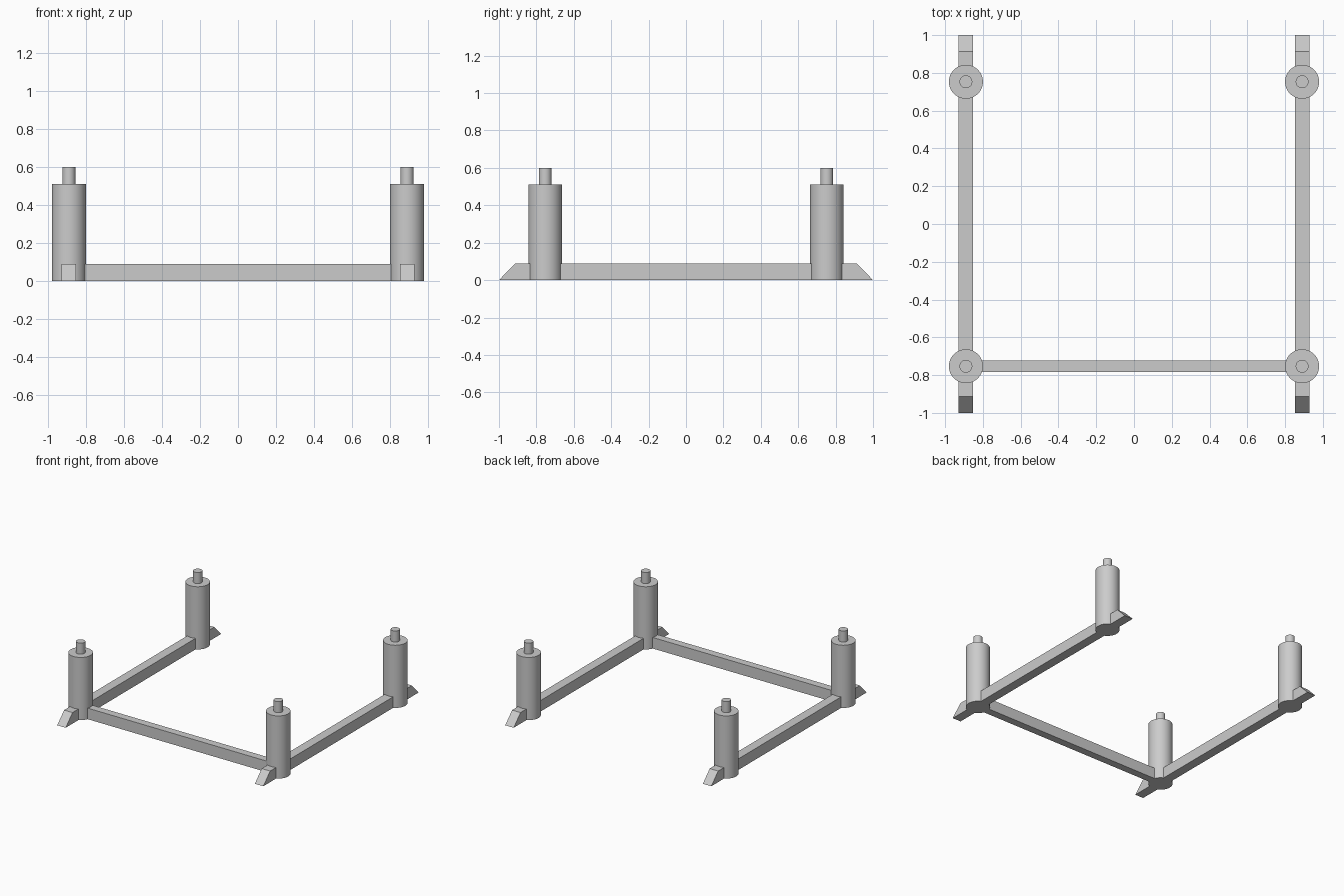
import bpy
import bmesh

cube = bpy.data.objects.get("Cube")
if cube:
    bpy.data.objects.remove(cube, do_unlink=True)

POST_X, POST_Y = 0.89, 0.753
RAIL_H = 0.09

grey = bpy.data.materials.new("plain grey")
grey.use_nodes = True
colour = (0.6, 0.6, 0.6, 1)
grey.diffuse_color = colour
grey.node_tree.nodes["Principled BSDF"].inputs["Base Color"].default_value = colour


def finish(name, bm):
    bmesh.ops.recalc_face_normals(bm, faces=bm.faces)
    mesh = bpy.data.meshes.new(name)
    bm.to_mesh(mesh)
    bm.free()
    mesh.materials.append(grey)
    obj = bpy.data.objects.new(name, mesh)
    bpy.context.collection.objects.link(obj)
    return obj


def prism(name, profile, axis, centre, width):
    """Extrude a (length, height) profile sideways; axis is the length direction."""
    bm = bmesh.new()
    half = width / 2
    if axis == "y":
        verts = [bm.verts.new((centre - half, a, z)) for a, z in profile]
        shift = (width, 0, 0)
    else:
        verts = [bm.verts.new((a, centre - half, z)) for a, z in profile]
        shift = (0, width, 0)
    face = bm.faces.new(verts)
    out = bmesh.ops.extrude_face_region(bm, geom=[face])
    moved = [v for v in out["geom"] if isinstance(v, bmesh.types.BMVert)]
    bmesh.ops.translate(bm, verts=moved, vec=shift)
    return finish(name, bm)


def cylinder(name, x, y, radius, bottom, top):
    bm = bmesh.new()
    bmesh.ops.create_cone(bm, cap_ends=True, segments=48, radius1=radius,
                          radius2=radius, depth=top - bottom)
    bmesh.ops.translate(bm, verts=bm.verts, vec=(x, y, (top + bottom) / 2))
    obj = finish(name, bm)
    bpy.ops.object.select_all(action="DESELECT")
    obj.select_set(True)
    bpy.context.view_layer.objects.active = obj
    bpy.ops.object.shade_smooth_by_angle()


# Side rails with sloped toes at both ends
rail_profile = [(-1, 0), (1, 0), (0.912, RAIL_H), (-0.912, RAIL_H)]
for side, sx in (("right", -1), ("left", 1)):
    prism(side + "_rail", rail_profile, "y", sx * POST_X, 0.076)

    # Corner posts with a thin pin on top
    for end, sy in (("front", -1), ("back", 1)):
        label = end + "_" + side
        cylinder(label + "_post", sx * POST_X, sy * POST_Y, 0.09, 0, 0.51)
        cylinder(label + "_pin", sx * POST_X, sy * POST_Y, 0.034, 0.5, 0.6)

# Front crossbar joining the two front posts
bar_profile = [(-POST_X, 0), (POST_X, 0), (POST_X, RAIL_H), (-POST_X, RAIL_H)]
prism("front_crossbar", bar_profile, "x", -POST_Y, 0.062)
